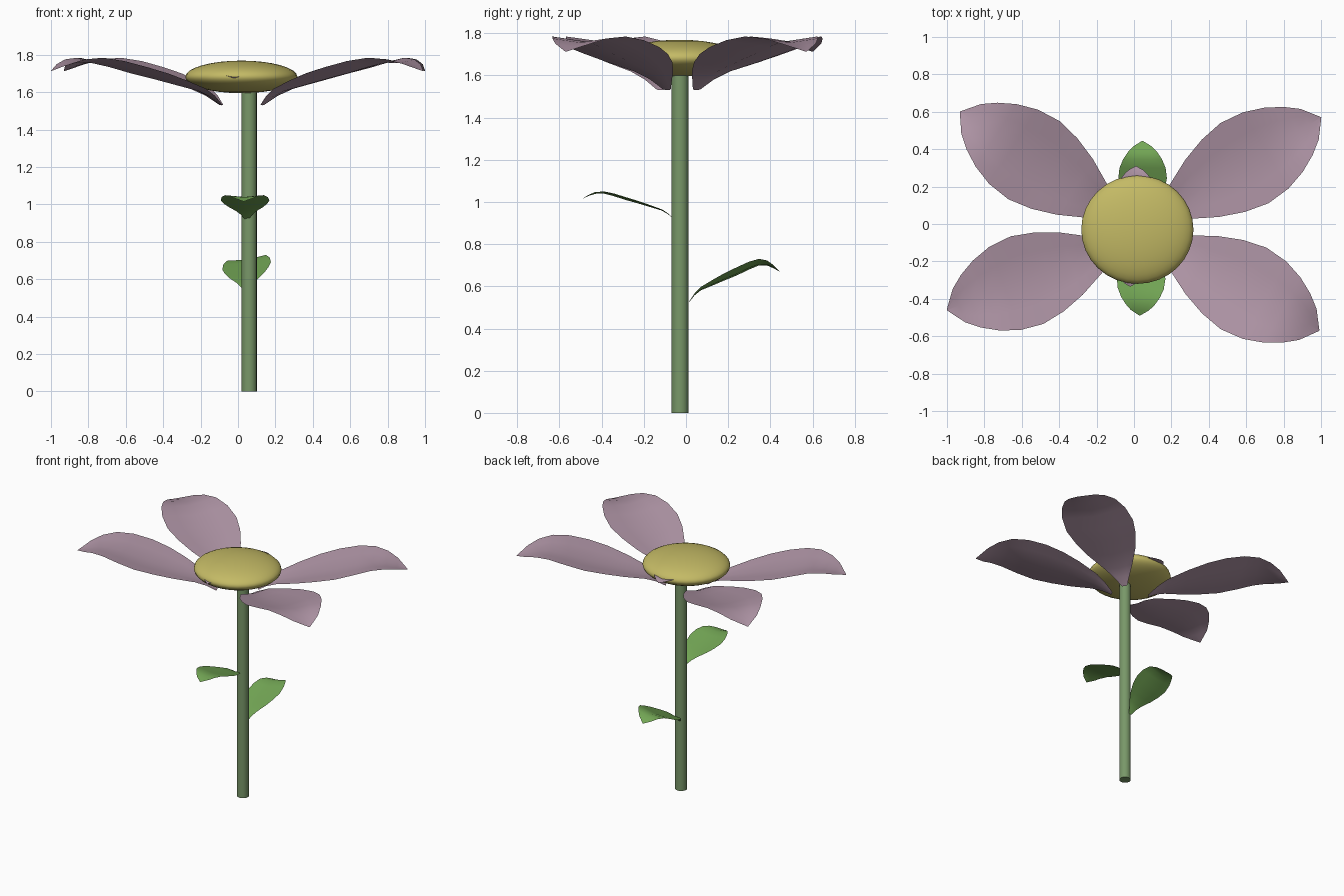
import bpy, bmesh, math
from mathutils import Vector

if "Cube" in bpy.data.objects:
    bpy.data.objects.remove(bpy.data.objects["Cube"])


def material(name, rgb):
    m = bpy.data.materials.new(name)
    m.diffuse_color = (*rgb, 1)
    m.use_nodes = True
    m.node_tree.nodes["Principled BSDF"].inputs["Base Color"].default_value = m.diffuse_color
    return m


PETAL = material("petal_mauve", (0.43, 0.30, 0.38))
YELLOW = material("centre_yellow", (0.55, 0.49, 0.13))
STEM = material("stem_green", (0.19, 0.31, 0.14))
LEAF = material("leaf_green", (0.17, 0.38, 0.09))

# Shared blade profile: (fraction of length, half width, midrib height)
BLADE = [(0, 0.08, 0), (0.06, 0.24, 0.19), (0.13, 0.42, 0.33), (0.27, 0.71, 0.48),
         (0.40, 0.90, 0.62), (0.53, 1.0, 0.75), (0.66, 0.95, 0.90),
         (0.77, 0.80, 1.0), (0.86, 0.60, 0.99), (0.93, 0.38, 0.91), (1, 0.01, 0.80)]


def smooth(ob, mat, angle=40):
    ob.data.materials.append(mat)
    bpy.ops.object.select_all(action='DESELECT')
    bpy.context.view_layer.objects.active = ob
    ob.select_set(True)
    bpy.ops.object.shade_smooth_by_angle(angle=math.radians(angle))


def blade(name, base, tip, half_width, rise, fold, mat, roll=0.0):
    """Folded petal or leaf running from base (x, y, z) to tip (x, y)."""
    base = Vector(base)
    along = Vector((tip[0] - base.x, tip[1] - base.y, 0))
    side = Vector((-along.y, along.x, 0)).normalized()
    bm = bmesh.new()
    rows = []
    for t, w, h in BLADE:
        row = []
        for u in (-1, -0.55, 0, 0.55, 1):
            z = h * rise + w * (fold * abs(u) + half_width * u * math.tan(roll))
            row.append(bm.verts.new(base + along * t + side * (u * w * half_width) + Vector((0, 0, z))))
        rows.append(row)
    for a, b in zip(rows, rows[1:]):
        for i in range(4):
            bm.faces.new((a[i], b[i], b[i + 1], a[i + 1]))
    me = bpy.data.meshes.new(name)
    bm.normal_update()
    bm.to_mesh(me)
    bm.free()
    # side lies left of the blade direction, so flip to make the upper face the front
    if me.polygons[0].normal.z < 0:
        me.flip_normals()
    ob = bpy.data.objects.new(name, me)
    bpy.context.collection.objects.link(ob)
    smooth(ob, mat)


# Stem
bpy.ops.mesh.primitive_cylinder_add(vertices=16, radius=0.041, depth=1.64, location=(0.06, -0.028, 0.82))
bpy.context.object.name = "stem"
smooth(bpy.context.object, STEM)

# Flower centre
bpy.ops.mesh.primitive_uv_sphere_add(segments=32, ring_count=16, radius=1, location=(0.018, -0.03, 1.682))
centre = bpy.context.object
centre.name = "flower_centre"
centre.scale = (0.3, 0.29, 0.087)
smooth(centre, YELLOW)

# Four large petals
for name, base, tip in (("back_right", (0.13, 0.05), (1.0, 0.57)),
                        ("front_right", (0.13, -0.09), (0.99, -0.57)),
                        ("back_left", (-0.09, 0.05), (-0.93, 0.60)),
                        ("front_left", (-0.09, -0.12), (-1.0, -0.46))):
    blade("petal_" + name, (*base, 1.53), tip, 0.25, 0.228, 0.033, PETAL)

# Two small inner petals, their tips just showing at the rim of the centre
blade("inner_petal_back", (0.01, 0.02, 1.635), (0.01, 0.31), 0.1, 0.05, 0.012, PETAL)
blade("inner_petal_front", (-0.02, -0.09, 1.635), (-0.02, -0.335), 0.08, 0.05, 0.01, PETAL)

# Leaves
blade("leaf_front", (0.047, -0.06, 0.92), (0.03, -0.49), 0.13, 0.12, 0.012, LEAF)
blade("leaf_back", (0.047, 0.015, 0.525), (0.045, 0.445), 0.13, 0.18, 0.012, LEAF, roll=-0.15)
